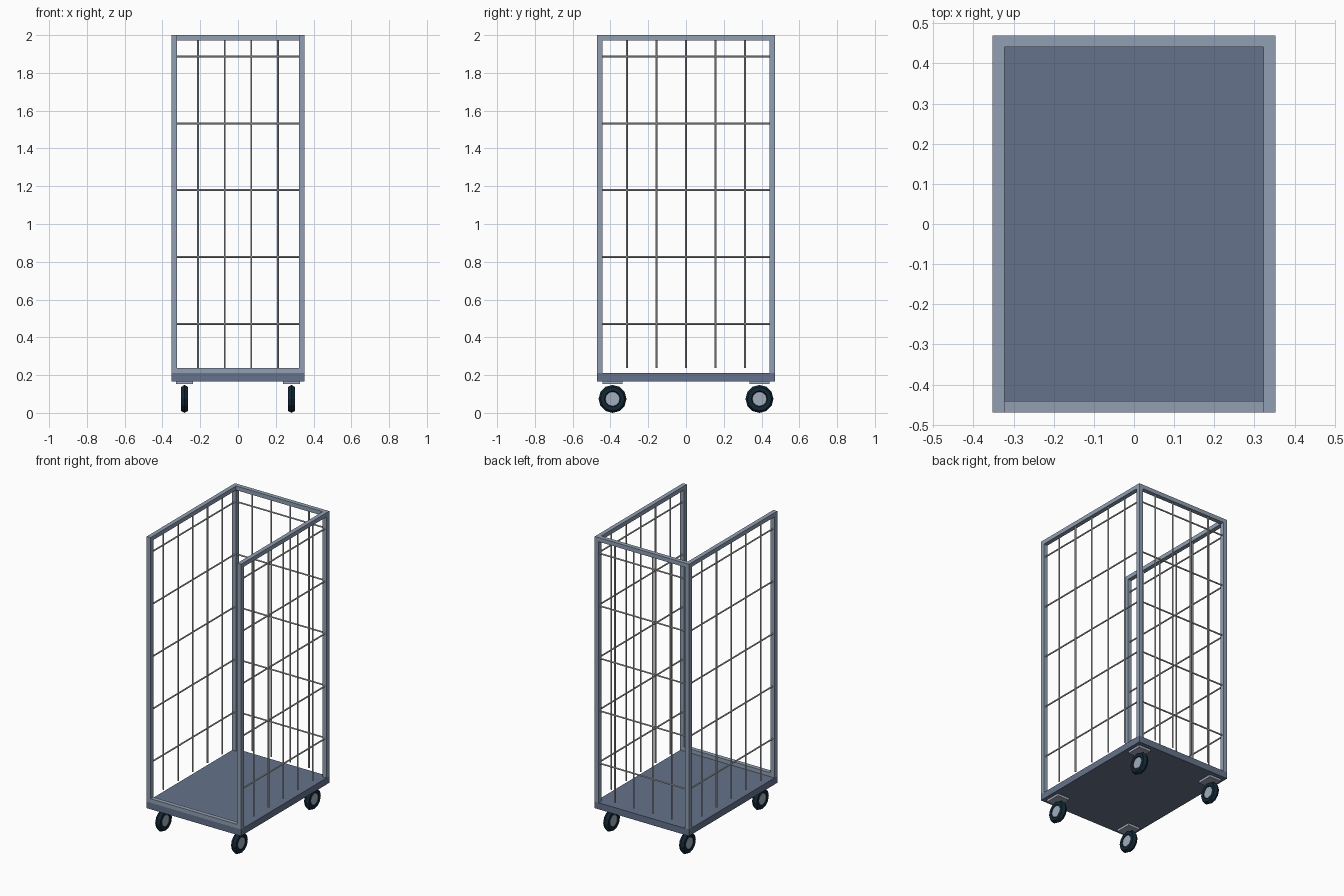
import bpy, math
from mathutils import Vector

if "Cube" in bpy.data.objects:
    bpy.data.objects.remove(bpy.data.objects["Cube"])


def material(name, rgb):
    m = bpy.data.materials.new(name)
    m.diffuse_color = (*rgb, 1)
    m.use_nodes = True
    m.node_tree.nodes["Principled BSDF"].inputs["Base Color"].default_value = m.diffuse_color
    return m


FRAME = material("frame steel", (0.285, 0.350, 0.450))
DECK = material("deck blue grey", (0.130, 0.170, 0.260))
WIRE = material("wire light grey", (0.56, 0.57, 0.59))
TYRE = material("tyre rubber", (0.006, 0.020, 0.034))
HUB = material("hub grey", (0.36, 0.42, 0.51))

HX, HY = 0.352, 0.47          # half width and half depth
T = 0.029                     # frame tube thickness
CX, CY = HX - T / 2, HY - T / 2
DECK_LOW, DECK_TOP, TOP = 0.167, 0.211, 2.0
RAIL = TOP - 0.028            # underside of the top rails


def finish(name, mat):
    o = bpy.context.object
    o.name = name
    o.data.materials.append(mat)
    return o


def box(name, lo, hi, mat):
    lo, hi = Vector(lo), Vector(hi)
    bpy.ops.mesh.primitive_cube_add(size=1, location=(lo + hi) / 2)
    o = finish(name, mat)
    o.scale = hi - lo
    return o


def rod(name, a, b, radius, mat, sides=8):
    a, b = Vector(a), Vector(b)
    bpy.ops.mesh.primitive_cylinder_add(vertices=sides, radius=radius,
                                        depth=(b - a).length, location=(a + b) / 2)
    o = finish(name, mat)
    o.rotation_euler = (b - a).to_track_quat('Z', 'Y').to_euler()
    return o


# Deck and front sill
box("deck", (-HX, -HY, DECK_LOW), (HX, HY, DECK_TOP), DECK)
box("front_sill", (-HX + T, -HY, DECK_TOP), (HX - T, -HY + T, 0.238), FRAME)

# Corner posts and top rails (front is open)
for sx in (-1, 1):
    for sy in (-1, 1):
        x, y = sx * CX, sy * CY
        box("corner_post", (x - T / 2, y - T / 2, DECK_TOP),
            (x + T / 2, y + T / 2, RAIL), FRAME)
    box("side_top_rail", (sx * CX - T / 2, -HY, RAIL),
        (sx * CX + T / 2, HY, TOP), FRAME)
box("back_top_rail", (-HX + T, HY - T, RAIL), (HX - T, HY, TOP), FRAME)

# Wire mesh panels
R = 0.005
Z0, Z1 = 0.237, RAIL
for i in range(5):
    z = 0.471 + i * 0.354
    for sx in (-1, 1):
        rod("side_cross_wire", (sx * CX, -HY + T, z), (sx * CX, HY - T, z), R, WIRE)
    rod("back_cross_wire", (-HX + T, CY, z), (HX - T, CY, z), R, WIRE)
for i in range(1, 6):
    y = -HY + 2 * HY * i / 6
    for sx in (-1, 1):
        rod("side_upright_wire", (sx * CX, y, Z0), (sx * CX, y, Z1), R, WIRE)
for i in range(1, 5):
    x = -HX + 2 * HX * i / 5
    rod("back_upright_wire", (x, CY, Z0), (x, CY, Z1), R, WIRE)

# Casters: mounting plate, tyre and hub
for sx in (-1, 1):
    for sy in (-1, 1):
        x, y, z = sx * 0.283, sy * 0.389, 0.074
        box("caster_plate", (x - 0.045, y - 0.052, 0.152),
            (x + 0.045, y + 0.052, DECK_LOW), HUB)
        bpy.ops.mesh.primitive_torus_add(
            major_segments=12, minor_segments=6, major_radius=0.053,
            minor_radius=0.021, location=(x, y, z), rotation=(0, math.pi / 2, 0))
        finish("caster_tyre", TYRE)
        rod("caster_hub", (x - 0.016, y, z), (x + 0.016, y, z), 0.038, HUB, 12)
